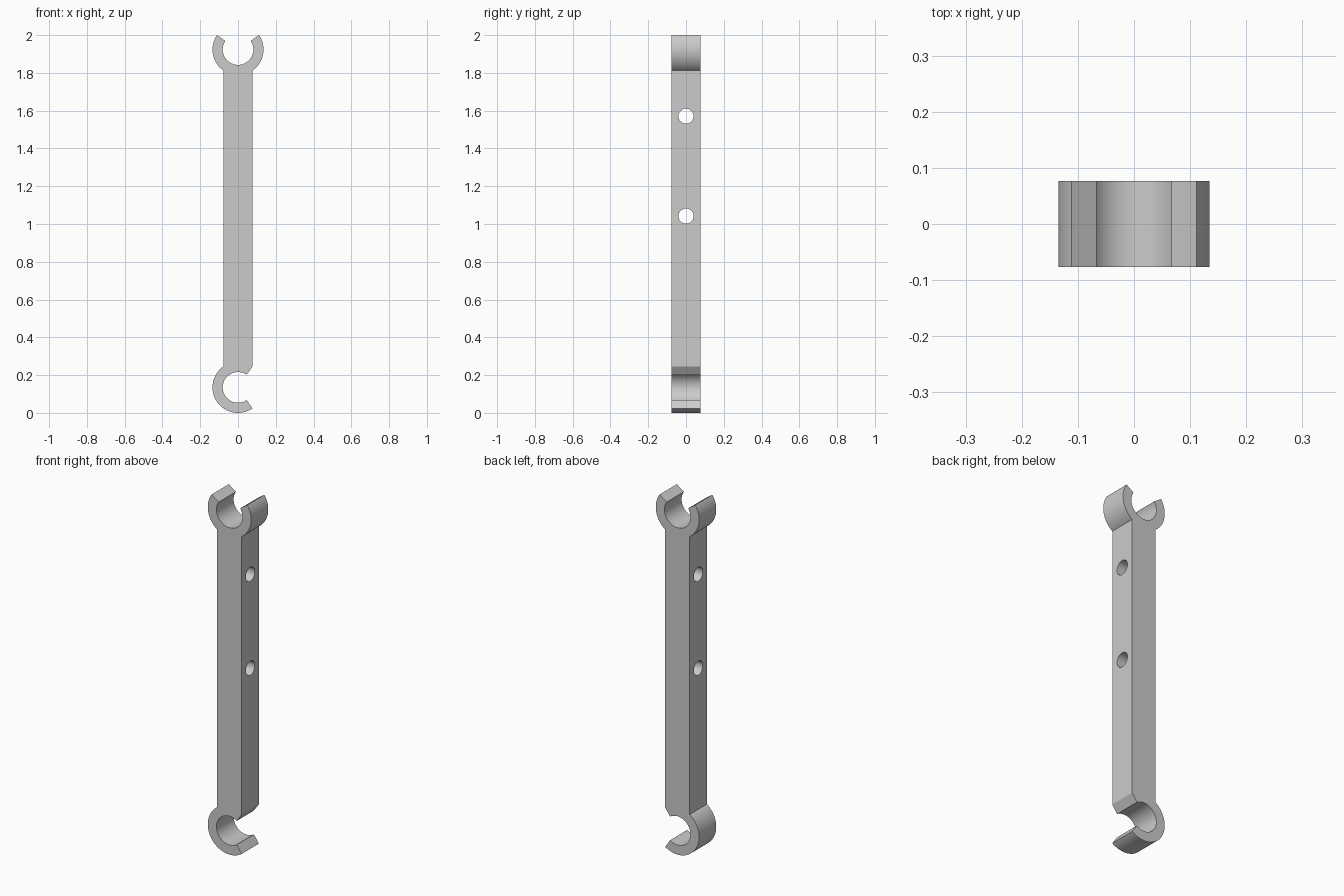
import bpy, bmesh
from math import sin, cos, asin, acos, radians, pi

if "Cube" in bpy.data.objects:
    bpy.data.objects.remove(bpy.data.objects["Cube"], do_unlink=True)

HALF = 0.0765                 # half width of the square bar
R_OUT, R_IN = 0.135, 0.081    # clip radii
Z_TOP, Z_LOW = 1.9235, 0.135  # clip centres
GAP = radians(55.5)           # half opening of each clip
JOIN = asin(HALF / R_OUT)     # where a clip meets the bar, from the bar axis

grey = bpy.data.materials.new("plain grey")
grey.use_nodes = True
colour = (0.6, 0.6, 0.6, 1)
grey.diffuse_color = colour
grey.node_tree.nodes["Principled BSDF"].inputs["Base Color"].default_value = colour


def arc(radius, z, start, end, steps=40):
    return [(radius * cos(a), z + radius * sin(a))
            for a in (start + (end - start) * i / steps for i in range(steps + 1))]


# Outline in the xz plane, counter-clockwise from the lower clip's upper lip
outline = []
outline.append((HALF, Z_LOW + R_OUT * cos(JOIN)))
# Upper clip, opening upward
outline += arc(R_OUT, Z_TOP, -pi / 2 + JOIN, pi / 2 - GAP)
outline += arc(R_IN, Z_TOP, pi / 2 - GAP, -1.5 * pi + GAP, 64)
outline += arc(R_OUT, Z_TOP, pi / 2 + GAP, 1.5 * pi - JOIN)
# Lower clip, opening to the side
outline += arc(R_OUT, Z_LOW, pi / 2 + JOIN, 2 * pi - GAP, 64)
outline += arc(R_IN, Z_LOW, 2 * pi - GAP, GAP, 64)

# Extrude the outline through the depth
bm = bmesh.new()
face = bm.faces.new([bm.verts.new((x, -HALF, z)) for x, z in outline])
extruded = bmesh.ops.extrude_face_region(bm, geom=[face])["geom"]
bmesh.ops.translate(bm, vec=(0, 2 * HALF, 0),
                    verts=[g for g in extruded if isinstance(g, bmesh.types.BMVert)])
bmesh.ops.recalc_face_normals(bm, faces=bm.faces)
mesh = bpy.data.meshes.new("double_clip_bar")
bm.to_mesh(mesh)
bm.free()
mesh.materials.append(grey)
bar = bpy.data.objects.new("double_clip_bar", mesh)
bpy.context.collection.objects.link(bar)
bpy.context.view_layer.objects.active = bar

# Two cross holes through the sides
for name, z in (("lower_hole", 1.042), ("upper_hole", 1.571)):
    bpy.ops.mesh.primitive_cylinder_add(vertices=48, radius=0.04, depth=0.4,
                                        location=(0, 0, z), rotation=(0, pi / 2, 0))
    cutter = bpy.context.object
    cutter.name = name + "_cutter"
    cutter.hide_render = True
    cutter.data.materials.append(grey)
    bpy.context.view_layer.objects.active = bar
    cut = bar.modifiers.new(name, "BOOLEAN")
    cut.operation = "DIFFERENCE"
    cut.solver = "EXACT"
    cut.object = cutter
    bpy.ops.object.modifier_apply(modifier=cut.name)
    bpy.data.objects.remove(cutter, do_unlink=True)

# Smooth the round walls, keep the corners sharp
bpy.ops.object.select_all(action="DESELECT")
bar.select_set(True)
bpy.context.view_layer.objects.active = bar
bpy.ops.object.shade_smooth_by_angle(angle=radians(30))
